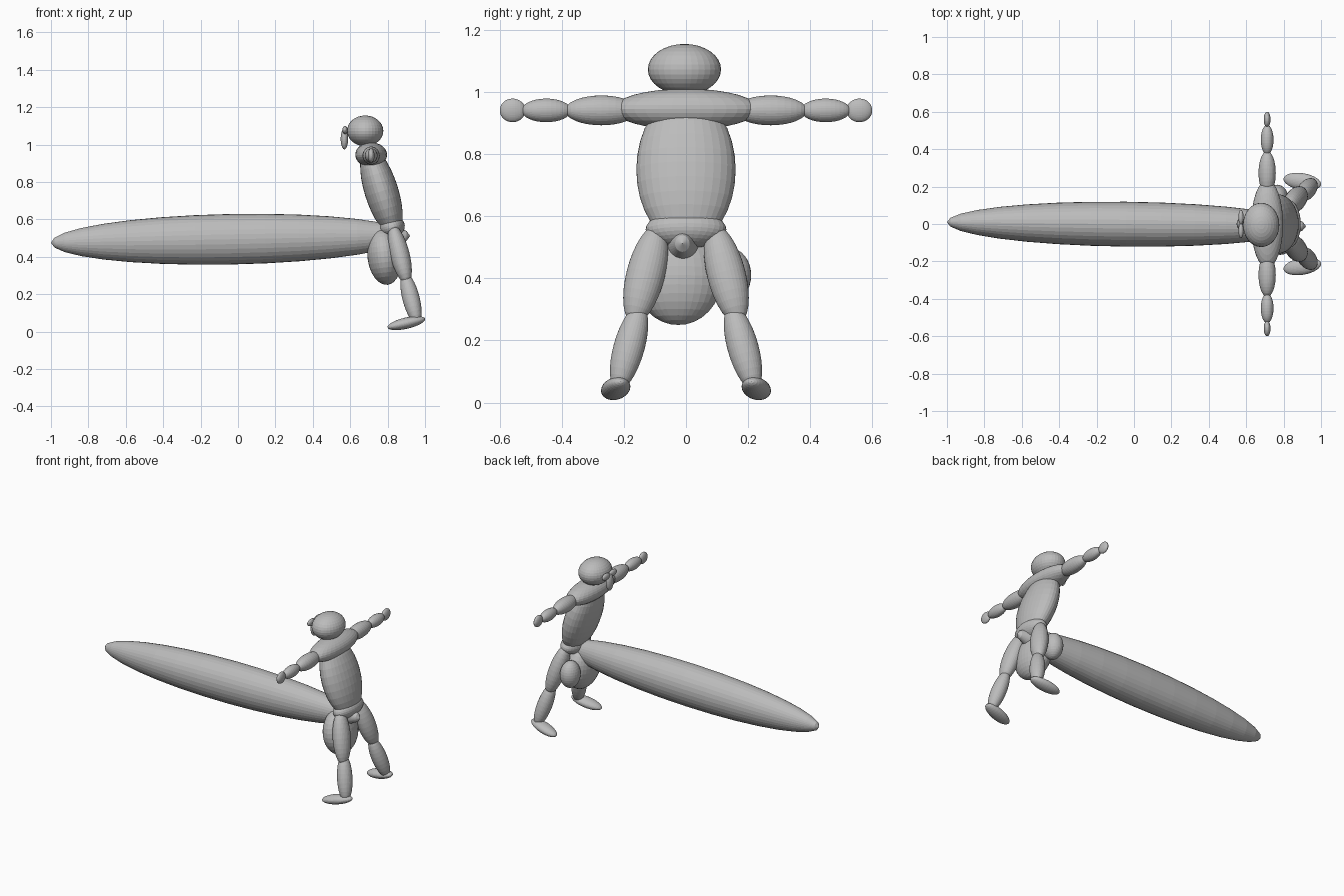
import bpy
from mathutils import Vector, Matrix

if "Cube" in bpy.data.objects:
    bpy.data.objects.remove(bpy.data.objects["Cube"])

grey = bpy.data.materials.new("light grey")
grey.diffuse_color = (0.5, 0.5, 0.5, 1)
grey.use_nodes = True
grey.node_tree.nodes["Principled BSDF"].inputs["Base Color"].default_value = grey.diffuse_color


def ellipsoid(name, a, b, rx, ry, side=(0, 1, 0)):
    """Flat-shaded ellipsoid whose poles are a and b; ry is measured along side."""
    a, b = Vector(a), Vector(b)
    axis = (b - a).normalized()
    x = Vector(side).cross(axis).normalized()
    y = axis.cross(x)
    bpy.ops.mesh.primitive_uv_sphere_add(segments=32, ring_count=16, radius=1)
    ob = bpy.context.object
    ob.name = name
    frame = Matrix((x, y, axis)).transposed().to_4x4()
    scale = Matrix.Diagonal((rx, ry, (b - a).length / 2, 1))
    ob.data.transform(Matrix.Translation((a + b) / 2) @ frame @ scale)
    ob.data.materials.append(grey)
    return ob


def upright(name, c, r):
    x, y, z = c
    return ellipsoid(name, (x, y, z - r[2]), (x, y, z + r[2]), r[0], r[1])


# Long body and the rounded lobes below it
ellipsoid("long_spindle", (-1.0, 0.01, 0.475), (0.92, -0.012, 0.512), 0.135, 0.12)
ellipsoid("large_lobe", (0.80, -0.025, 0.25), (0.765, -0.025, 0.55), 0.09, 0.14)
upright("small_lobe", (0.765, 0.14, 0.41), (0.06, 0.07, 0.088))

# Trunk
ellipsoid("torso", (0.842, 0, 0.51), (0.692, 0, 0.99), 0.09, 0.16)
ellipsoid("hips", (0.84, 0, 0.50), (0.805, 0, 0.615), 0.07, 0.13)
upright("shoulders", (0.712, 0, 0.945), (0.085, 0.235, 0.066))

# Head and face
upright("head", (0.68, -0.005, 1.073), (0.097, 0.118, 0.082))
upright("nose", (0.569, 0, 1.03), (0.02, 0.03, 0.056))

for s, tag in ((-1, "right"), (1, "left")):
    upright(tag + "_eye", (0.572, s * 0.036, 1.078), (0.014, 0.04, 0.022))

    # Arms, stretched straight out
    for part, y0, y1, rx, rz in (("upper_arm", 0.155, 0.39, 0.046, 0.048),
                                 ("forearm", 0.37, 0.53, 0.034, 0.038),
                                 ("hand", 0.517, 0.60, 0.018, 0.038)):
        ellipsoid(f"{tag}_{part}", (0.712, s * y0, 0.941), (0.712, s * y1, 0.941),
                  rx, rz, side=(0, 0, 1))

    # Legs, spread and leaning back
    ellipsoid(tag + "_thigh", (0.905, s * 0.17, 0.255), (0.825, s * 0.09, 0.57), 0.052, 0.062)
    ellipsoid(tag + "_shin", (0.96, s * 0.222, 0.04), (0.89, s * 0.145, 0.315), 0.046, 0.05)
    ellipsoid(tag + "_foot", (0.80, s * 0.243, 0.022), (1.0, s * 0.21, 0.068), 0.03, 0.045)
